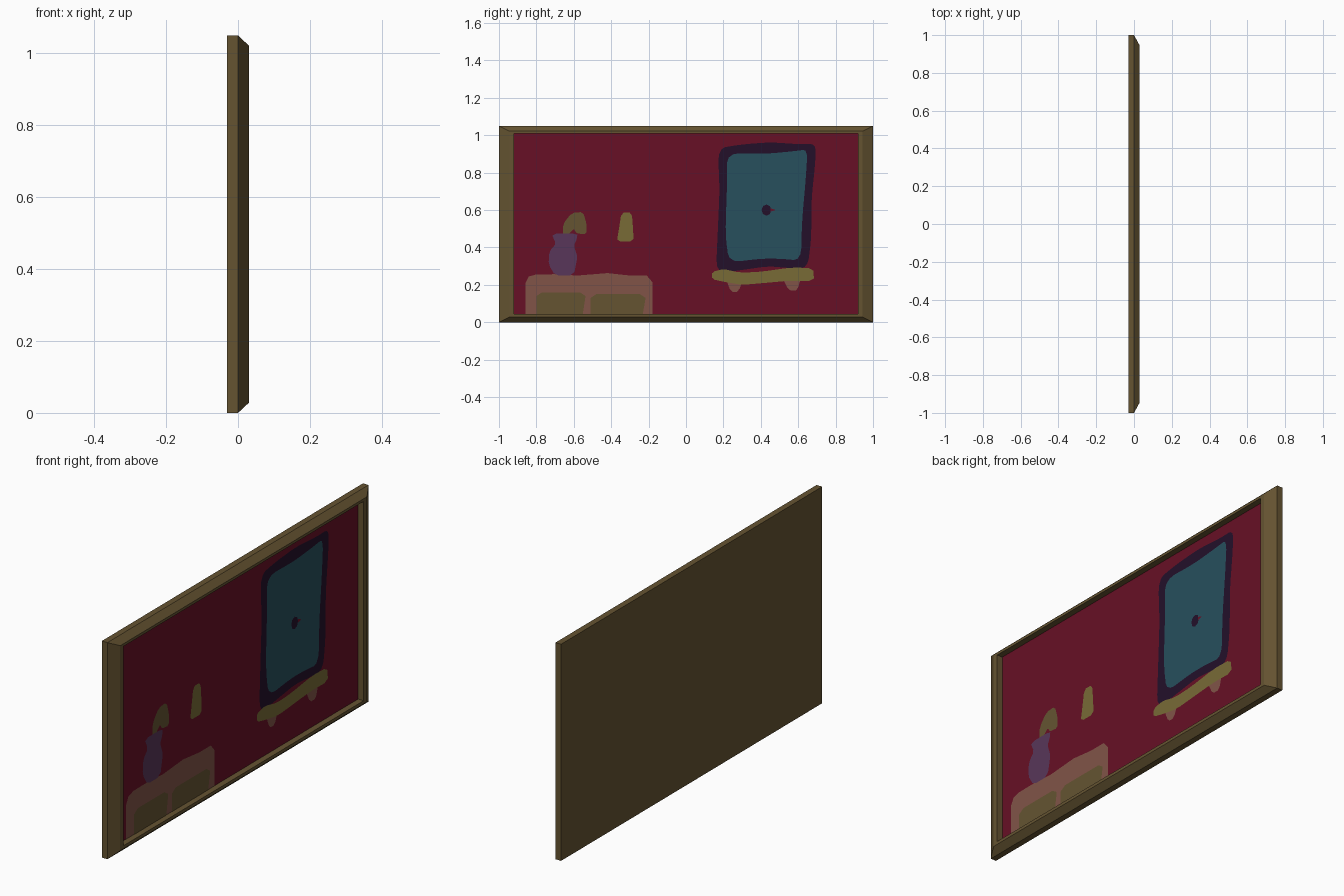
import bpy, bmesh, math

if "Cube" in bpy.data.objects:
    bpy.data.objects.remove(bpy.data.objects["Cube"])


def material(name, r, g, b):
    m = bpy.data.materials.new(name)
    m.diffuse_color = (r, g, b, 1)
    m.use_nodes = True
    m.node_tree.nodes["Principled BSDF"].inputs["Base Color"].default_value = m.diffuse_color
    return m


WOOD = material("olive brown", 0.130, 0.088, 0.031)
RED = material("dark red", 0.135, 0.005, 0.019)
NAVY = material("dark navy", 0.017, 0.005, 0.023)
TEAL = material("teal", 0.020, 0.079, 0.110)
PURPLE = material("purple", 0.098, 0.037, 0.100)
PINK = material("brown pink", 0.220, 0.088, 0.064)
YELLOW = material("dull yellow", 0.190, 0.146, 0.037)

PANEL_X = 0.0


def finish(bm, name, mats):
    me = bpy.data.meshes.new(name)
    bm.to_mesh(me)
    bm.free()
    for m in mats:
        me.materials.append(m)
    ob = bpy.data.objects.new(name, me)
    bpy.context.collection.objects.link(ob)
    return ob


def rect(bm, x, hy, z0, z1):
    return [bm.verts.new((x, y, z)) for y, z in ((-hy, z0), (hy, z0), (hy, z1), (-hy, z1))]


def shape(name, mat, layer, pts, rounds=2):
    """Flat painted shape on the panel; corner cutting rounds its outline."""
    for _ in range(rounds):
        out = []
        for i, (a, b) in enumerate(pts):
            c, d = pts[(i + 1) % len(pts)]
            out += [(a * .8 + c * .2, b * .8 + d * .2), (a * .2 + c * .8, b * .2 + d * .8)]
        pts = out
    bm = bmesh.new()
    f = bm.faces.new([bm.verts.new((PANEL_X + 0.001 * layer, y, z)) for y, z in pts])
    f.normal_update()
    if f.normal.x < 0:
        f.normal_flip()
    bmesh.ops.triangulate(bm, faces=[f])
    finish(bm, name, [mat])


# Frame: back board, sloped outer border, flat rim, step down to the panel
bm = bmesh.new()
rings = [rect(bm, *r) for r in ((-0.03, 1, 0, 1.05), (0, 1, 0, 1.05), (0.03, 0.945, 0.028, 1.022),
                                (0.03, 0.92, 0.043, 1.009), (PANEL_X, 0.92, 0.043, 1.009))]
bm.faces.new(rings[0][::-1])
for a, b in zip(rings, rings[1:]):
    for i in range(4):
        j = (i + 1) % 4
        bm.faces.new((a[i], a[j], b[j], b[i]))
finish(bm, "frame", [WOOD])

# Painted backdrop
bm = bmesh.new()
bm.faces.new(rect(bm, PANEL_X, 0.92, 0.043, 1.009))
finish(bm, "red_panel", [RED])

# Window
shape("window_border", NAVY, 1, [(.17, .93), (.29, .95), (.45, .963), (.60, .952), (.692, .955), (.692, .86),
                                 (.67, .65), (.67, .45), (.65, .29), (.55, .29), (.44, .30), (.30, .28),
                                 (.16, .26), (.17, .49), (.18, .71)])
shape("window_glass", TEAL, 2, [(.22, .905), (.42, .90), (.58, .915), (.65, .925), (.64, .76), (.62, .54),
                                (.615, .33), (.50, .34), (.40, .34), (.23, .32), (.21, .47), (.22, .75)])
shape("window_knob", NAVY, 3, [(.43 + .026 * math.cos(k * .785), .60 + .03 * math.sin(k * .785))
                               for k in range(8)], 0)
shape("knob_spot", RED, 4, [(.452, .592), (.48, .60), (.452, .61)], 0)

# Wall shelf below the window
shape("shelf_left_foot", PINK, 1, [(.21, .24), (.31, .24), (.28, .163), (.24, .163)], 1)
shape("shelf_right_foot", PINK, 1, [(.515, .24), (.615, .24), (.595, .17), (.55, .17)], 1)
shape("shelf", YELLOW, 3, [(.14, .27), (.20, .285), (.29, .265), (.40, .27), (.56, .293), (.68, .29),
                           (.685, .22), (.55, .222), (.44, .212), (.30, .20), (.21, .215), (.14, .23)], 1)

# Dresser with two drawers
shape("dresser", PINK, 1, [(-.858, .043), (-.858, .21), (-.84, .245), (-.80, .256), (-.70, .257), (-.58, .25),
                           (-.42, .263), (-.30, .25), (-.21, .25), (-.18, .215), (-.18, .043)], 0)
for side, y0, y1, top in (("left", -.80, -.537, .16), ("right", -.51, -.216, .15)):
    shape(side + "_drawer", WOOD, 2, [(y0, .043), (y0, top - .02), (y0 + .03, top), (y1 - .03, top),
                                      (y1, top - .02), (y1 - .015, .043)], 0)

# Vase, drooping flower and wall lamp
shape("vase", PURPLE, 3, [(-.72, .475), (-.58, .475), (-.585, .44), (-.60, .41), (-.58, .35), (-.60, .25),
                          (-.70, .25), (-.735, .31), (-.73, .38), (-.695, .42)], 1)
shape("flower", WOOD, 2, [(-.66, .47), (-.655, .53), (-.61, .585), (-.55, .59), (-.53, .52), (-.533, .47),
                          (-.585, .475), (-.60, .50), (-.62, .48), (-.635, .465)], 1)
shape("wall_lamp", YELLOW, 2, [(-.345, .587), (-.29, .587), (-.283, .50), (-.28, .432), (-.37, .432),
                               (-.36, .49)], 1)
